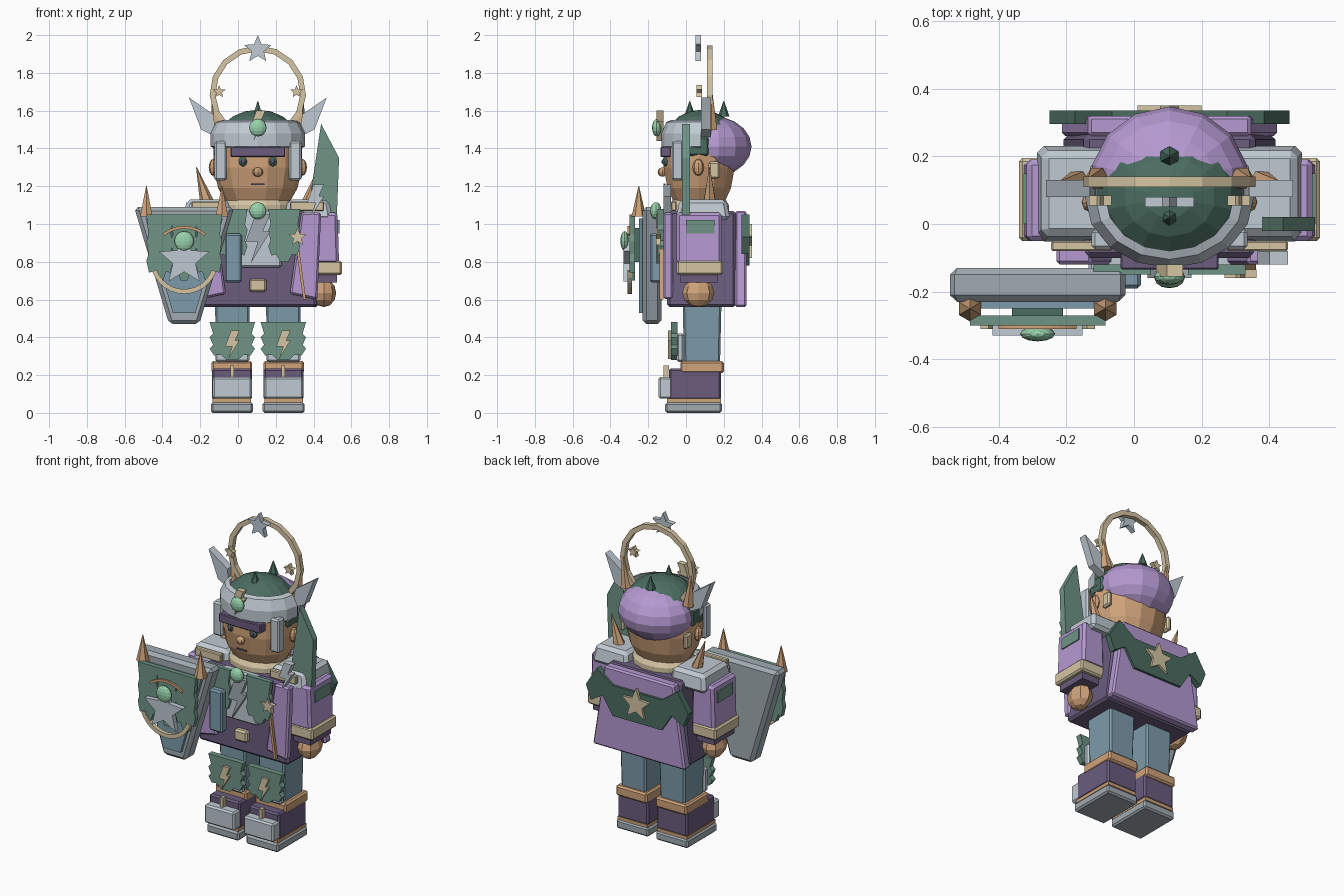
import bpy
import bmesh
import math
from mathutils import Vector

default_cube = bpy.data.objects.get("Cube")
if default_cube:
    bpy.data.objects.remove(default_cube, do_unlink=True)

MIDDLE = 0.105                      # the figure stands off-centre beside its shield
SHIELD = -0.285
SIDES = (("right", -1), ("left", 1))


def material(name, red, green, blue):
    linear = [(channel / 255) ** 2.2 for channel in (red, green, blue)] + [1]
    result = bpy.data.materials.new(name)
    result.use_nodes = True
    result.diffuse_color = linear
    result.node_tree.nodes["Principled BSDF"].inputs["Base Color"].default_value = linear
    return result


silver = material("pale silver", 190, 201, 209)
steel = material("steel grey", 160, 170, 177)
lilac = material("lilac", 180, 152, 208)
plum = material("dark plum", 106, 93, 125)
green = material("leaf green", 110, 146, 132)
forest = material("forest green", 76, 108, 97)
mint = material("mint gem", 150, 208, 170)
skin = material("warm tan", 207, 162, 122)
cream = material("cream gold", 212, 196, 162)
blue = material("dusty blue", 124, 154, 169)


def finish(name, mesh_builder, colour, bevel=0):
    bmesh.ops.recalc_face_normals(mesh_builder, faces=mesh_builder.faces)
    mesh = bpy.data.meshes.new(name)
    mesh_builder.to_mesh(mesh)
    mesh_builder.free()
    mesh.materials.append(colour)
    part = bpy.data.objects.new(name, mesh)
    bpy.context.collection.objects.link(part)
    if bevel:
        modifier = part.modifiers.new("edge bevel", "BEVEL")
        modifier.width = bevel
        modifier.segments = 1
    return part


def box(name, x, y, z, colour, bevel=0.01, top=1, top_y=1):
    """Block between the given ranges; top scales the upper face."""
    builder = bmesh.new()
    bmesh.ops.create_cube(builder, size=1)
    for vertex in builder.verts:
        upper = vertex.co.z > 0
        across = vertex.co.x * (top if upper else 1)
        along = vertex.co.y * (top_y if upper else 1)
        vertex.co = (sum(x) / 2 + across * (x[1] - x[0]),
                     sum(y) / 2 + along * (y[1] - y[0]),
                     sum(z) / 2 + vertex.co.z * (z[1] - z[0]))
    return finish(name, builder, colour, bevel)


def plate(name, outline, y, colour, bevel=0):
    """Outline in x and z, extruded along y."""
    builder = bmesh.new()
    face = builder.faces.new([builder.verts.new((px, y[0], pz)) for px, pz in outline])
    extruded = bmesh.ops.extrude_face_region(builder, geom=[face])
    moved = [item for item in extruded["geom"] if isinstance(item, bmesh.types.BMVert)]
    bmesh.ops.translate(builder, verts=moved, vec=(0, y[1] - y[0], 0))
    return finish(name, builder, colour, bevel)


def ball(name, centre, radii, colour, segments=12, rings=8):
    builder = bmesh.new()
    bmesh.ops.create_uvsphere(builder, u_segments=segments, v_segments=rings, radius=1)
    bmesh.ops.scale(builder, verts=builder.verts, vec=radii)
    bmesh.ops.translate(builder, verts=builder.verts, vec=centre)
    return finish(name, builder, colour)


def spike(name, base, tip, radius, colour):
    builder = bmesh.new()
    axis = Vector(tip) - Vector(base)
    bmesh.ops.create_cone(builder, segments=6, radius1=radius, radius2=0.002,
                          depth=axis.length, cap_ends=True)
    part = finish(name, builder, colour)
    part.rotation_euler = axis.to_track_quat("Z", "Y").to_euler()
    part.location = (Vector(base) + Vector(tip)) / 2
    return part


def lathe(name, profile, centre_y, depth_scale, colour, front_only=False):
    """Turned shape around the figure's axis, flattened front to back."""
    builder = bmesh.new()
    points = [builder.verts.new((radius, 0, height)) for radius, height in profile]
    edges = [builder.edges.new(pair) for pair in zip(points, points[1:])]
    bmesh.ops.spin(builder, geom=points + edges, cent=(0, 0, 0), axis=(0, 0, 1),
                   angle=-math.pi if front_only else math.tau, steps=8 if front_only else 14)
    bmesh.ops.remove_doubles(builder, verts=builder.verts, dist=0.001)
    for vertex in builder.verts:
        vertex.co.x += MIDDLE
        vertex.co.y = vertex.co.y * depth_scale + centre_y
    return finish(name, builder, colour)


def star(name, x, z, radius, y, colour):
    outline = []
    for step in range(10):
        reach = radius * (0.45 if step % 2 else 1)
        angle = math.pi * (step / 5 + 0.5)
        outline.append((x + reach * math.cos(angle), z + reach * math.sin(angle)))
    return plate(name, outline, y, colour)


def bolt(name, x, z, size, y, colour):
    zigzag = ((-.1, 1), (.5, 1), (.2, .3), (.5, .3), (-.3, -1), (0, -.1), (-.5, -.1))
    return plate(name, [(x + size * u, z + size * v) for u, v in zigzag], y, colour)


def feather(name, x, z, half, y, colour):
    """Panel with saw-toothed sides and a pointed hem."""
    edge = ((1, 1), (.85, .7), (1, .6), (.85, .4), (1, .3), (.8, .12), (.5, .14), (.25, 0))
    right = [(x + half * u, z[0] + v * (z[1] - z[0])) for u, v in edge]
    left = [(2 * x - px, pz) for px, pz in reversed(right)]
    return plate(name, right + left, y, colour)


def arc(name, x, z, inner, outer, start, end, y, colour, steps=12):
    angles = [math.radians(start + (end - start) * i / steps) for i in range(steps + 1)]
    ring = [(outer, a) for a in angles] + [(inner, a) for a in reversed(angles)]
    return plate(name, [(x + r * math.cos(a), z + r * math.sin(a)) for r, a in ring], y, colour)


def span(side, near, far):
    return sorted((MIDDLE + side * near, MIDDLE + side * far))


def mirrored(side, outline):
    return [(MIDDLE + side * offset, height) for offset, height in outline]


for label, side in SIDES:
    # Legs and boots
    hip = MIDDLE + side * .135
    box(label + "_sole", span(side, .025, .248), (-.11, .19), (0, .055), steel)
    box(label + "_welt", span(side, .035, .24), (-.1, .185), (.055, .075), skin, 0)
    box(label + "_boot", span(side, .03, .242), (-.09, .185), (.07, .235), plum)
    box(label + "_toe_cap", span(side, .032, .24), (-.145, -.07), (.075, .19), silver)
    box(label + "_toe_stud", (hip - .01, hip + .01), (-.12, -.09), (.18, .25), cream, 0)
    box(label + "_boot_cuff", span(side, .03, .245), (-.03, .2), (.21, .275), skin)
    box(label + "_leg", span(side, .05, .22), (-.01, .18), (.25, .58), blue, .01, 1.08, 1.08)
    box(label + "_knee_backing", span(side, .045, .225), (-.05, -.01), (.27, .42), silver)
    feather(label + "_knee_guard", hip, (.28, .48), .12, (-.08, -.045), green)
    bolt(label + "_knee_bolt", hip, .36, .075, (-.095, -.08), cream)

    # Arms, hands and shoulders
    box(label + "_sleeve", span(side, .27, .43), (-.05, .19), (.79, 1.06), lilac, .015, .9)
    box(label + "_sleeve_patch", span(side, .41, .432), (0, .15), (.95, 1.02), green, 0)
    box(label + "_cuff", span(side, .28, .445), (-.05, .195), (.73, .805), cream)
    box(label + "_cuff_lining", span(side, .3, .42), (-.03, .17), (.69, .73), plum, 0)
    ball(label + "_hand", (MIDDLE + side * .35, .065, .635), (.065, .085, .075), skin, 8, 6)
    box(label + "_shoulder_pad", span(side, .14, .395), (-.055, .235), (1.02, 1.13), silver, .02, .85, .85)
    box(label + "_shoulder_trim", span(side, .17, .35), (-.08, -.05), (1.07, 1.12), cream, .005)
    spike(label + "_shoulder_spike", (MIDDLE + side * .265, .125, 1.1),
          (MIDDLE + side * .325, .125, 1.3), .04, skin)

    # Vest and chest panels
    vest = mirrored(side, ((.23, 1.06), (.335, 1.06), (.315, .6), (.17, .63)))
    plate(label + "_vest_panel", vest, (-.12, -.07), lilac, .01)
    feather(label + "_chest_feather", MIDDLE + side * .14, (.8, 1.08), .085, (-.15, -.12), green)

    # Head fittings
    ball(label + "_ear", (MIDDLE + side * .235, .065, 1.3), (.025, .03, .045), skin, 8, 6)
    box(label + "_cheek_guard", span(side, .165, .23), (-.075, -.015), (1.23, 1.44), silver)
    box(label + "_ear_guard", span(side, .2, .235), (.01, .12), (1.36, 1.46), forest)
    box(label + "_earring", span(side, .205, .235), (.12, .18), (1.24, 1.33), cream)
    wing = mirrored(side, ((.22, 1.46), (.3, 1.5), (.365, 1.67), (.235, 1.58)))
    plate(label + "_helmet_wing", wing, (.08, .13), silver)
    spike(label + "_helmet_horn", (MIDDLE + side * .215, .135, 1.5),
          (MIDDLE + side * .24, .135, 1.72), .035, skin)
    star(label + "_halo_star", MIDDLE + side * .205, 1.7, .035, (.055, .085), cream)
    ball(label + "_eye", (MIDDLE + side * .077, -.105, 1.33), (.026, .02, .026), forest, 10, 6)
    ball(label + "_pupil", (MIDDLE + side * .077, -.122, 1.33), (.012, .008, .012), plum, 8, 6)

    # Shield corner spikes
    spike(label + "_shield_spike", (SHIELD + side * .2, -.25, 1.04),
          (SHIELD + side * .2, -.25, 1.2), .038, skin)

# Body
box("tunic", (-.21, .42), (-.1, .265), (.56, 1.07), plum, .015, .8)
box("chest_plate", (-.02, .23), (-.135, -.09), (.77, 1.08), silver)
bolt("chest_bolt", MIDDLE, .92, .13, (-.16, -.135), steel)
box("belt_buckle", (.06, .15), (-.13, -.09), (.64, .71), cream)
lathe("collar", ((0, 1.06), (.19, 1.06), (.19, 1.1), (.16, 1.14), (0, 1.14)), .07, .85, cream)
ball("collar_gem", (MIDDLE, -.16, 1.07), (.045, .03, .045), mint)

# Cape with its winged crest
cape = [point for _, side in SIDES for point in
        mirrored(side, ((.24, 1.07), (.32, .56))[::side])]
plate("cape", cape, (.26, .32), lilac, .01)
crest = ((.17, .97), (.28, 1.05), (.355, .93), (.32, .84), (.24, .89), (.17, .78))
plate("cape_crest", mirrored(1, crest) + mirrored(-1, crest[::-1]), (.295, .335), forest)
star("cape_star", MIDDLE, .9, .1, (.33, .35), cream)

# Head and helmet
lathe("head", ((0, 1.11), (.165, 1.11), (.21, 1.19), (.235, 1.3), (.235, 1.42), (0, 1.46)), .07, .82, skin)
ball("hair", (MIDDLE, .125, 1.41), (.235, .222, .165), lilac, 14, 10)
ball("helmet_dome", (MIDDLE, .08, 1.42), (.23, .2, .185), forest, 14, 10)
lathe("helmet_band", ((.23, 1.4), (.25, 1.41), (.25, 1.48), (.22, 1.54), (.19, 1.55)), .08, .84, silver, True)
for label, y in (("front", .02), ("rear", .2)):
    spike(label + "_dome_spike", (MIDDLE, y, 1.57), (MIDDLE, y, 1.65), .03, forest)
bolt("helmet_bolt", MIDDLE, 1.52, .08, (-.155, -.12), cream)
ball("helmet_gem", (MIDDLE, -.155, 1.51), (.046, .025, .046), mint)
box("brow_bar", (-.04, .25), (-.135, -.08), (1.355, 1.41), plum, .005)
ball("nose", (MIDDLE, -.125, 1.275), (.028, .025, .025), skin, 8, 6)
box("mouth", (.07, .14), (-.119, -.111), (1.207, 1.215), plum, 0)

# Halo
arc("halo", MIDDLE, 1.69, .225, .255, -48, 228, (.11, .14), cream)
star("halo_top_star", MIDDLE, 1.924, .076, (.05, .08), silver)

# Shield
plate("shield", ((-.55, 1.09), (-.02, 1.09), (-.205, .47), (-.365, .47)), (-.23, -.13), steel, .02)
plate("shield_inset", ((-.49, 1.03), (-.08, 1.03), (-.225, .53), (-.345, .53)), (-.25, -.22), blue)
for index, label in enumerate(("right", "middle", "left")):
    feather(label + "_shield_feather", SHIELD + (index - 1) * .13, (.7, 1.05), .07,
            (-.3, -.27), green)
box("shield_boss", (-.36, -.21), (-.28, -.24), (.8, .98), forest, 0)
arc("shield_lower_arc", SHIELD, .81, .155, .18, 200, 340, (-.31, -.285), cream)
arc("shield_upper_arc", SHIELD, .81, .165, .18, 50, 130, (-.31, -.285), skin)
star("shield_star", SHIELD, .81, .14, (-.33, -.3), silver)
ball("shield_gem", (SHIELD, -.325, .91), (.052, .022, .052), mint)
box("shield_grip", (-.07, .02), (-.19, -.13), (.69, .95), blue)

# Blade, wand and shoulder bolt
plate("blade", ((.44, 1.53), (.535, 1.35), (.52, .95), (.4, .95), (.38, 1.13)), (-.02, .02), green)
plate("wand", ((.3, .93), (.315, .93), (.36, .6), (.345, .6)), (-.14, -.12), skin)
star("wand_star", .315, .93, .05, (-.16, -.135), cream)
bolt("shoulder_bolt", .41, 1.12, .09, (-.12, -.08), silver)
